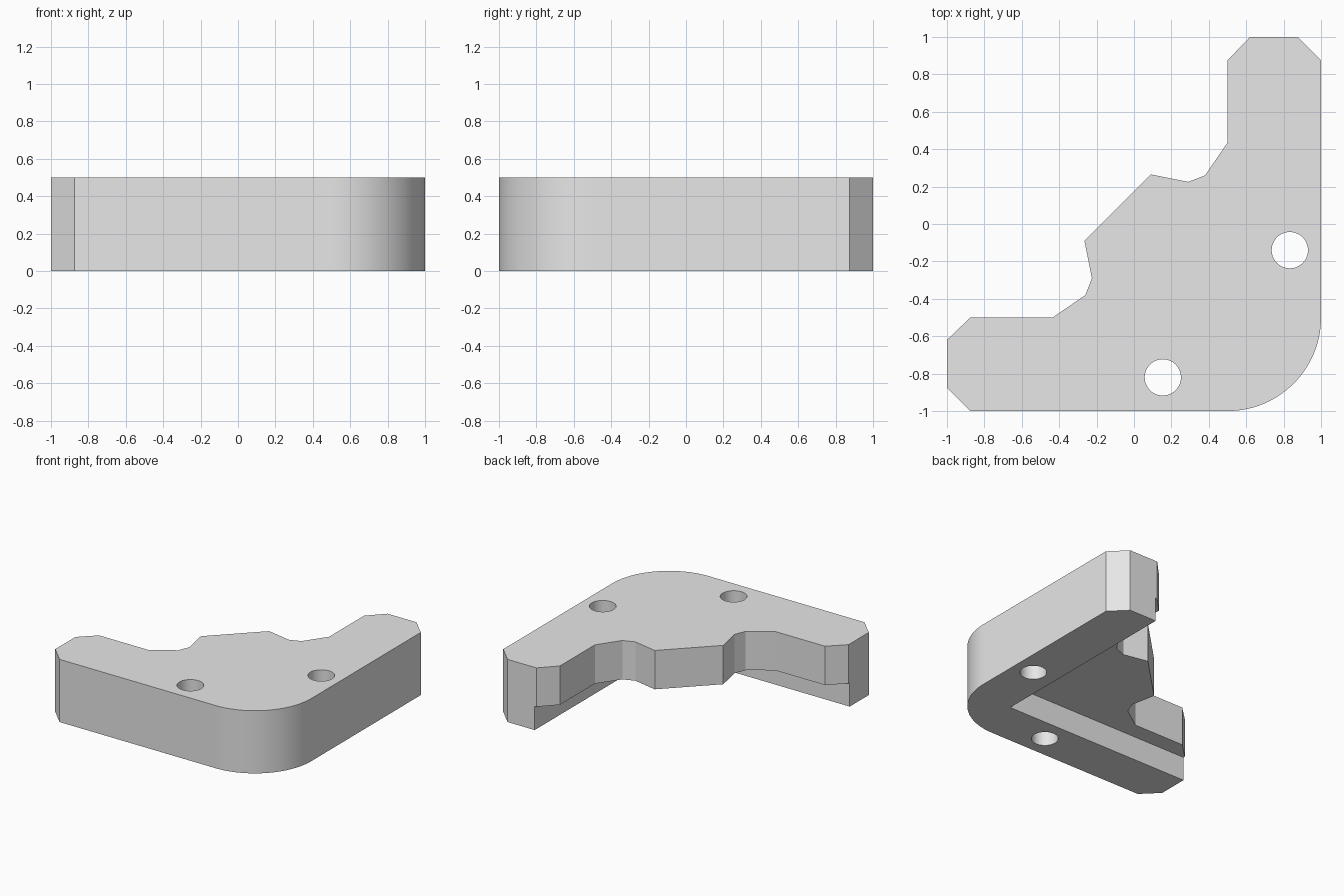
import bpy, bmesh
from math import cos, sin, pi
from mathutils import Matrix, Vector

cube = bpy.data.objects.get("Cube")
if cube:
    bpy.data.objects.remove(cube, do_unlink=True)

HEIGHT = 0.5        # full thickness
CEILING = 0.19      # underside of the top plate
WALL = 0.635        # inner face of the two outer walls
HOLE_RADIUS = 0.097
HOLES = [(0.833, -0.14), (0.154, -0.82)]

grey = bpy.data.materials.new("plain grey")
grey.use_nodes = True
grey.diffuse_color = (0.8, 0.8, 0.8, 1)
grey.node_tree.nodes["Principled BSDF"].inputs["Base Color"].default_value = (0.8, 0.8, 0.8, 1)


def make_object(name, bm):
    bmesh.ops.recalc_face_normals(bm, faces=bm.faces)
    mesh = bpy.data.meshes.new(name)
    bm.to_mesh(mesh)
    bm.free()
    mesh.materials.append(grey)
    obj = bpy.data.objects.new(name, mesh)
    bpy.context.collection.objects.link(obj)
    return obj


def prism(name, outline, bottom, top):
    bm = bmesh.new()
    base = bm.faces.new([bm.verts.new((x, y, bottom)) for x, y in outline])
    side = bmesh.ops.extrude_face_region(bm, geom=[base])["geom"]
    verts = [v for v in side if isinstance(v, bmesh.types.BMVert)]
    bmesh.ops.translate(bm, verts=verts, vec=(0, 0, top - bottom))
    if not any(f.normal.z < 0 and f.calc_center_median().z == bottom for f in bm.faces):
        bm.normal_update()
    return make_object(name, bm)


def circle(center, radius, steps):
    return [(center[0] + radius * cos(2 * pi * i / steps),
             center[1] + radius * sin(2 * pi * i / steps)) for i in range(steps)]


# Half outline: rounded corner, arm with clipped end, notched inner edge
steps = 16
half = [(0.5 + 0.5 * cos(a), -0.5 + 0.5 * sin(a))
        for a in (-pi / 4 * (1 - i / steps) for i in range(steps + 1))]
half += [(1, 0.875), (0.875, 1), (0.62, 1), (0.5, 0.875),
         (0.5, 0.435), (0.38, 0.26), (0.29, 0.225), (0.09, 0.265)]
# Mirror across the diagonal
outline = half + [(-y, -x) for x, y in reversed(half[1:])]
bracket = prism("corner_bracket", outline, 0, HEIGHT)

# Cutters: underside pocket and two through holes
cutters = [prism("pocket_cutter",
                 [(-1.2, -WALL), (WALL, -WALL), (WALL, 1.2), (-1.2, 1.2)], -0.1, CEILING)]
for spot in HOLES:
    cutters.append(prism("hole_cutter", circle(spot, HOLE_RADIUS, 48), -0.1, HEIGHT + 0.1))

bpy.ops.object.select_all(action="DESELECT")
bracket.select_set(True)
bpy.context.view_layer.objects.active = bracket
for cutter in cutters:
    cutter.hide_render = True
    cut = bracket.modifiers.new("cut", "BOOLEAN")
    cut.operation = "DIFFERENCE"
    cut.solver = "EXACT"
    cut.object = cutter
    bpy.ops.object.modifier_apply(modifier=cut.name)
    bpy.data.objects.remove(cutter, do_unlink=True)

bpy.ops.object.shade_smooth_by_angle(angle=pi / 9)
